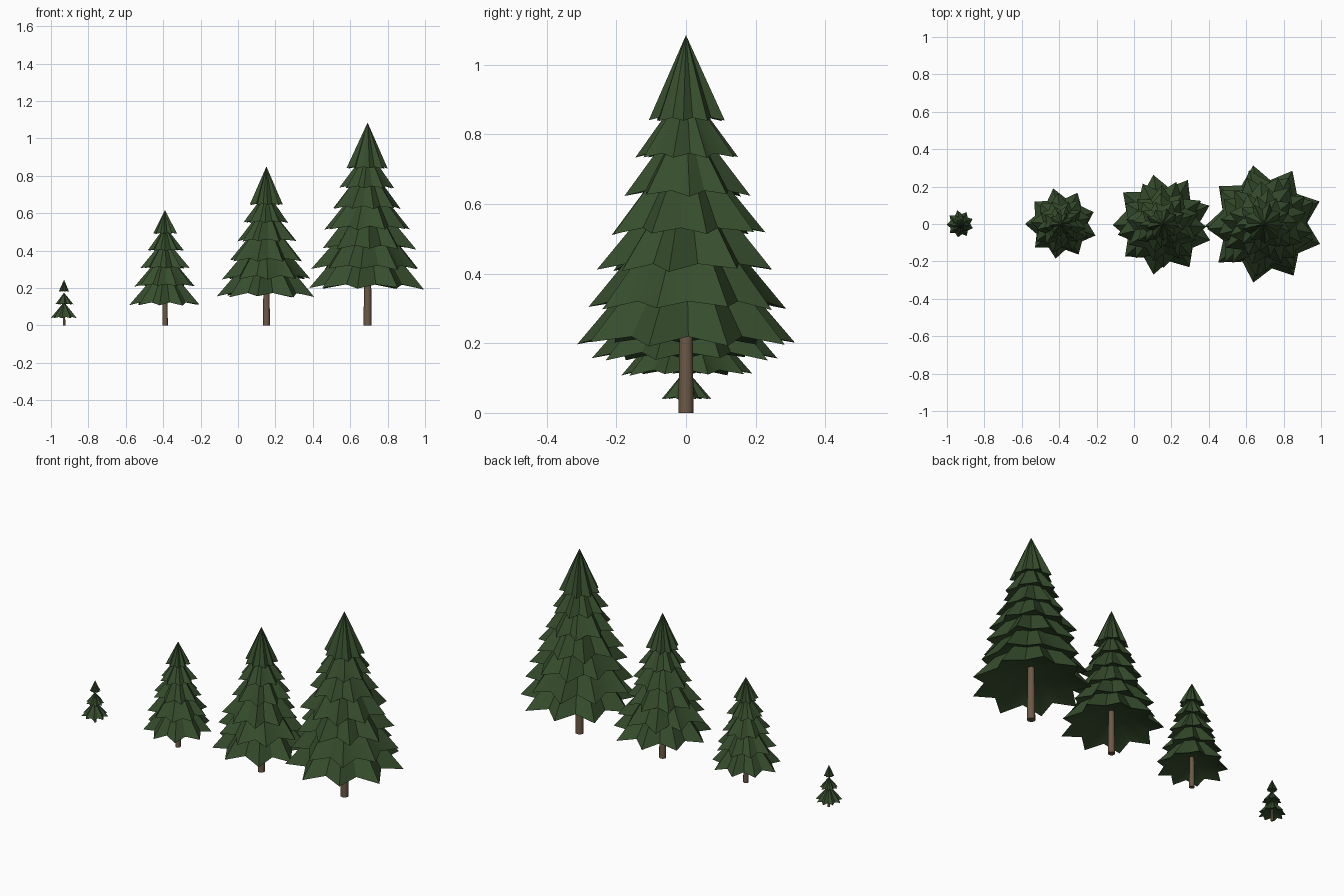
import bpy
import bmesh
import random
from math import sin, cos, pi, radians

random.seed(4)
cube = bpy.data.objects.get("Cube")
if cube:
    bpy.data.objects.remove(cube)


def make_material(name, color):
    mat = bpy.data.materials.new(name)
    mat.use_nodes = True
    mat.diffuse_color = color
    bsdf = mat.node_tree.nodes["Principled BSDF"]
    bsdf.inputs["Base Color"].default_value = color
    bsdf.inputs["Roughness"].default_value = 0.9
    return mat


GREEN = make_material("needle green", (0.037, 0.074, 0.026, 1))
BROWN = make_material("bark brown", (0.15, 0.1, 0.06, 1))
POINTS = 9


def add_object(name, bm, mat, x):
    bmesh.ops.recalc_face_normals(bm, faces=bm.faces)
    mesh = bpy.data.meshes.new(name)
    bm.to_mesh(mesh)
    bm.free()
    mesh.materials.append(mat)
    obj = bpy.data.objects.new(name, mesh)
    obj.location.x = x
    bpy.context.collection.objects.link(obj)
    bpy.ops.object.select_all(action='DESELECT')
    obj.select_set(True)
    bpy.context.view_layer.objects.active = obj
    bpy.ops.object.shade_smooth_by_angle(angle=radians(30))


# Star-shaped skirt: drooping tips, raised notches and a hollowed underside
def add_tier(bm, z, radius, apex_z, phase, jitter):
    apex = bm.verts.new((0, 0, apex_z))
    hollow = bm.verts.new((0, 0, z + radius * 0.37))
    ring = []
    for i in range(POINTS * 2):
        tip = i % 2 == 0
        r = radius * (1 if tip else 0.75) * random.uniform(1 - jitter, 1 + jitter)
        a = phase + i * pi / POINTS + random.uniform(-jitter, jitter)
        height = z + radius * (random.uniform(-0.02, 0.02) if tip else 0.07)
        ring.append(bm.verts.new((r * cos(a), r * sin(a), height)))
    for i, v in enumerate(ring):
        after = ring[(i + 1) % len(ring)]
        bm.faces.new((apex, v, after))
        bm.faces.new((hollow, after, v))


# Tree: tapered trunk plus stacked tiers listed from the top down
def build_tree(name, x, height, trunk_radius, tiers):
    bm = bmesh.new()
    bottom_z, bottom_radius = tiers[-1]
    trunk_height = bottom_z + bottom_radius * 0.45
    bmesh.ops.create_cone(bm, cap_ends=True, segments=12, depth=trunk_height,
                          radius1=trunk_radius, radius2=trunk_radius * 0.8)
    bmesh.ops.translate(bm, verts=bm.verts, vec=(0, 0, trunk_height / 2))
    add_object(name + "_trunk", bm, BROWN, x)

    bm = bmesh.new()
    for i, (z, radius) in enumerate(tiers):
        bottom = i == len(tiers) - 1
        apex_z = height if i == 0 else z + radius + 0.05 * height
        phase = radians(21) if bottom else random.uniform(0, 2 * pi / POINTS)
        add_tier(bm, z, radius, apex_z, phase, 0.025 if bottom else 0.05)
    add_object(name + "_foliage", bm, GREEN, x)


build_tree("sapling", -0.93, 0.245, 0.007,
           [(0.182, 0.028), (0.113, 0.05), (0.04, 0.073)])
build_tree("small_tree", -0.39, 0.618, 0.015,
           [(0.49, 0.065), (0.4, 0.1), (0.305, 0.13), (0.21, 0.16), (0.11, 0.19)])
build_tree("medium_tree", 0.152, 0.85, 0.019,
           [(0.645, 0.088), (0.55, 0.125), (0.45, 0.16), (0.345, 0.2),
            (0.25, 0.235), (0.155, 0.268)])
build_tree("large_tree", 0.693, 1.085, 0.022,
           [(0.84, 0.112), (0.735, 0.15), (0.625, 0.188), (0.515, 0.23),
            (0.41, 0.258), (0.3, 0.292), (0.197, 0.316)])
